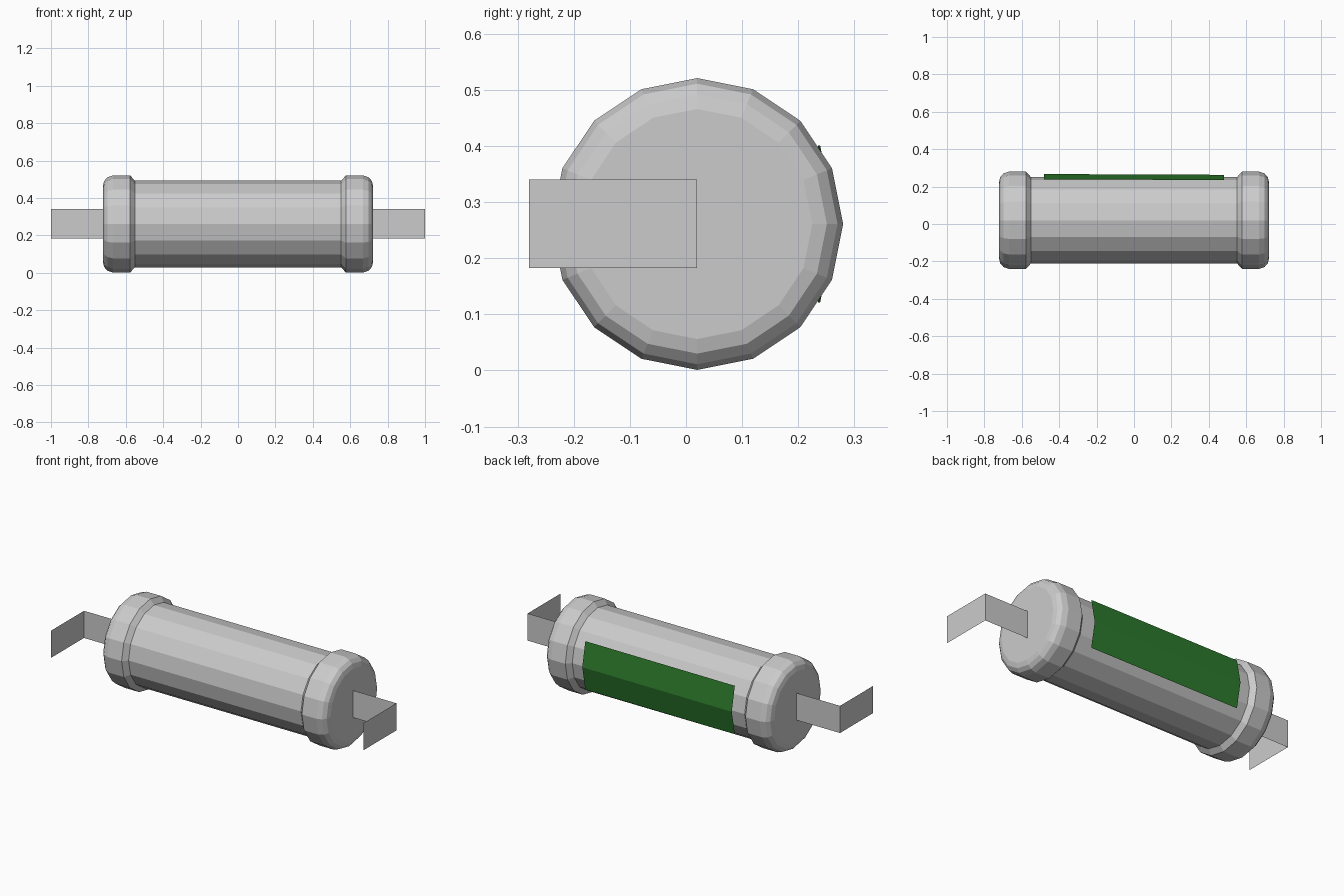
import bpy
import math

if "Cube" in bpy.data.objects:
    bpy.data.objects.remove(bpy.data.objects["Cube"])

CY, CZ, SIDES = 0.02, 0.261, 16


def make(name, verts, faces):
    mesh = bpy.data.meshes.new(name)
    mesh.from_pydata(verts, [], faces)
    mesh.update()
    obj = bpy.data.objects.new(name, mesh)
    bpy.context.collection.objects.link(obj)
    return obj


def lathe_x(name, profile, sign=1):
    """Spin (x, radius) points about the long axis and close both ends."""
    verts = []
    for x, r in profile:
        for i in range(SIDES):
            a = 2 * math.pi * i / SIDES
            verts.append((sign * x, CY + sign * r * math.cos(a), CZ + r * math.sin(a)))
    faces = []
    for k in range(len(profile) - 1):
        for i in range(SIDES):
            j = (i + 1) % SIDES
            p, q = k * SIDES, (k + 1) * SIDES
            faces.append((p + i, p + j, q + j, q + i))
    last = (len(profile) - 1) * SIDES
    faces.append(tuple(reversed(range(SIDES))))
    faces.append(tuple(range(last, last + SIDES)))
    return lathe_x_fix(make(name, verts, faces))


def lathe_x_fix(obj):
    import bmesh
    bm = bmesh.new()
    bm.from_mesh(obj.data)
    bmesh.ops.recalc_face_normals(bm, faces=bm.faces)
    bm.to_mesh(obj.data)
    bm.free()
    return obj


def strip(name, low, high):
    """Thin sheet between two matching paths."""
    n = len(low)
    faces = [(i, i + 1, n + i + 1, n + i) for i in range(n - 1)]
    return make(name, low + high, faces)


# Main tube
lathe_x("body", [(-0.56, 0.232), (0.56, 0.232)])

# Rounded end caps and bent flat leads
cap = [(0.552, 0.232), (0.577, 0.26), (0.668, 0.26),
       (0.698, 0.25), (0.715, 0.231), (0.722, 0.205)]
for side, s in (("left", -1), ("right", 1)):
    lathe_x(side + "_end_cap", cap, s)
    path = [(s * 0.72, CY), (s * 1.0, CY), (s * 1.0, -0.28)]
    strip(side + "_lead",
          [(x, y, 0.183) for x, y in path],
          [(x, y, 0.34) for x, y in path])

# Green label folded around the back
bend = [(0.237, -0.14), (0.265, 0.0), (0.237, 0.14)]
label = strip("label",
              [(0.48, y - 0.002, CZ + z) for y, z in bend],
              [(-0.48, y + 0.002, CZ + z) for y, z in bend])
green = bpy.data.materials.new("label_green")
green.diffuse_color = (0.025, 0.19, 0.025, 1)
green.use_nodes = True
green.node_tree.nodes["Principled BSDF"].inputs["Base Color"].default_value = green.diffuse_color
label.data.materials.append(green)
